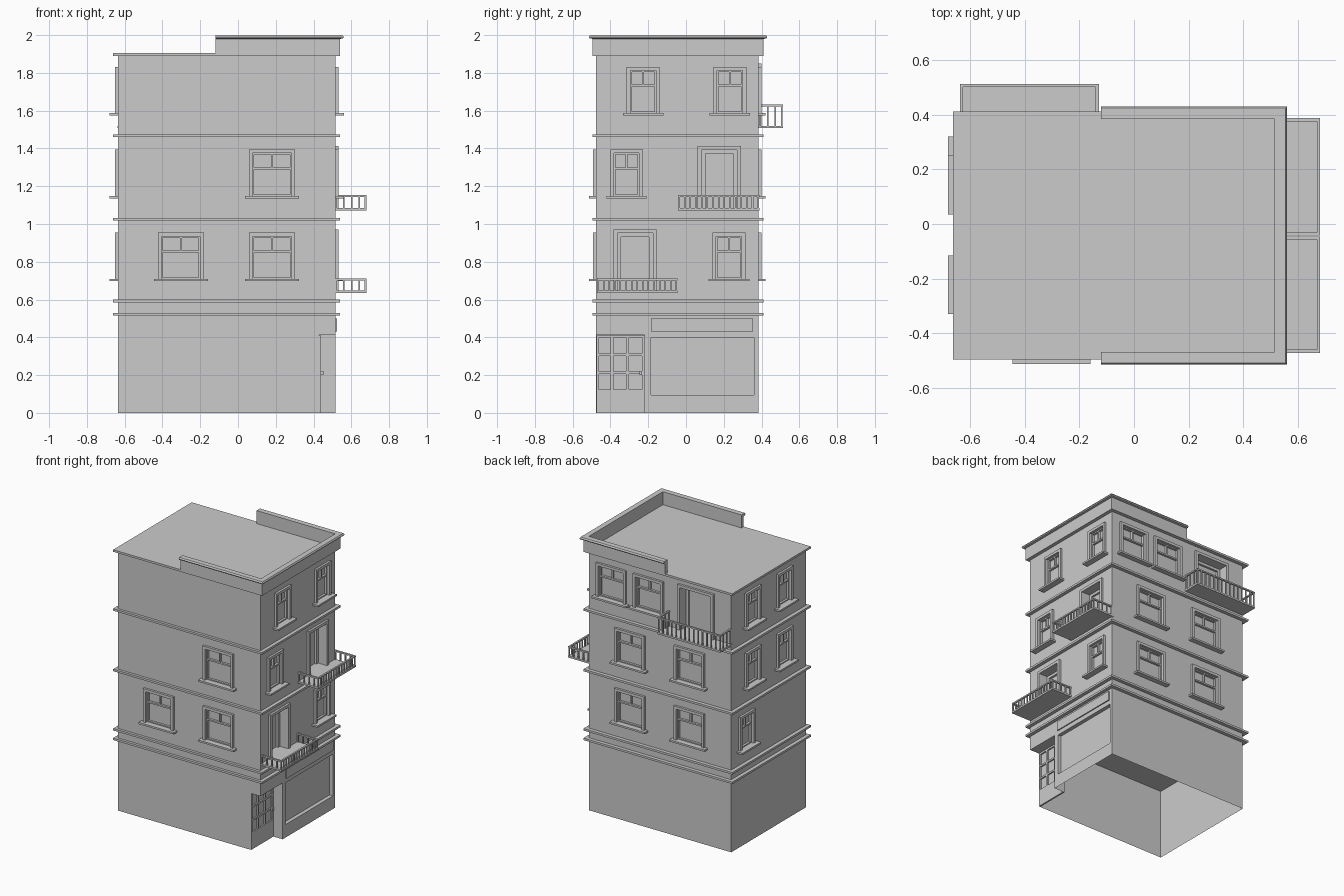
import bpy, bmesh
from mathutils import Vector

if "Cube" in bpy.data.objects:
    bpy.data.objects.remove(bpy.data.objects["Cube"])

X0, X1, Y0, Y1 = -0.635, 0.515, -0.476, 0.385   # wall planes


def add_box(bm, a, b):
    """Axis-aligned box between two corners."""
    lo = [min(p, q) for p, q in zip(a, b)]
    hi = [max(p, q) for p, q in zip(a, b)]
    res = bmesh.ops.create_cube(bm, size=1)
    for v in res['verts']:
        v.co = [l + (h - l) * (c + 0.5) for l, h, c in zip(lo, hi, v.co)]


def finish(bm, name, fix=True):
    if fix:
        bmesh.ops.recalc_face_normals(bm, faces=bm.faces)
    me = bpy.data.meshes.new(name)
    bm.to_mesh(me)
    bm.free()
    ob = bpy.data.objects.new(name, me)
    bpy.context.collection.objects.link(ob)
    return ob


def on_wall(side, u, z, w):
    """Wall coordinates (along, height, outward) to world."""
    return {'front': (u, Y0 - w, z), 'back': (u, Y1 + w, z),
            'right': (X1 + w, u, z), 'left': (X0 - w, u, z)}[side]


def wall_box(bm, side, u0, u1, z0, z1, w0, w1):
    add_box(bm, on_wall(side, u0, z0, w0), on_wall(side, u1, z1, w1))


cut = bmesh.new()


def window(side, u0, u1, z0, z1):
    """Surround, sill, sash bars and a shallow recess."""
    bm = bmesh.new()
    t, zs = 0.02, z0 + 0.013
    a, b, c = u0 + t, u1 - t, z1 - t
    wall_box(bm, side, u0, a, zs, z1, -0.01, 0.016)
    wall_box(bm, side, b, u1, zs, z1, -0.01, 0.016)
    wall_box(bm, side, a, b, c, z1, -0.01, 0.016)
    wall_box(bm, side, u0 - 0.02, u1 + 0.02, z0, zs, -0.02, 0.037 if side in ('front', 'back') else 0.045)
    s, zt, m = 0.008, zs + 0.62 * (c - zs), (a + b) / 2
    for p, q in ((a, a + s), (b - s, b)):
        wall_box(bm, side, p, q, zs, c, -0.021, -0.004)
    for p, q in ((zs, zs + s), (zt, zt + 0.011), (c - s, c)):
        wall_box(bm, side, a + s, b - s, p, q, -0.021, -0.004)
    wall_box(bm, side, m - 0.005, m + 0.005, zt + 0.011, c - s, -0.021, -0.004)
    wall_box(cut, side, a, b, zs, c, -0.02, 0.05)
    finish(bm, side + "_window")


def balcony_door(side, u0, u1, z0, z1):
    """Surround and deep-set door leaf."""
    bm = bmesh.new()
    t, s, d = 0.02, 0.02, -0.07
    a, b, c = u0 + t, u1 - t, z1 - t
    wall_box(bm, side, u0, a, z0, z1, -0.01, 0.016)
    wall_box(bm, side, b, u1, z0, z1, -0.01, 0.016)
    wall_box(bm, side, a, b, c, z1, -0.01, 0.016)
    wall_box(bm, side, a, a + s, z0, c, d - 0.001, d + 0.015)
    wall_box(bm, side, b - s, b, z0, c, d - 0.001, d + 0.015)
    wall_box(bm, side, a + s, b - s, c - s, c, d - 0.001, d + 0.015)
    wall_box(cut, side, a, b, z0 + 0.01, c, d, 0.05)
    finish(bm, side + "_balcony_door")


def balcony(side, u0, u1, z0, h, depth, count, side_count):
    """Slab, hand rail and square balusters on three sides."""
    bm = bmesh.new()
    r, k = 0.012, 0.004
    zs, zt, w = z0 + 0.013, z0 + h, depth
    wall_box(bm, side, u0, u1, z0, zs, -0.01, w)
    wall_box(bm, side, u0, u1, zt - 0.01, zt, w - r, w)
    for p in (u0, u1 - r):
        wall_box(bm, side, p, p + r, zt - 0.01, zt, 0, w - r)
    for i in range(count + 1):
        u = u0 + r / 2 + (u1 - u0 - r) * i / count
        wall_box(bm, side, u - k, u + k, zs, zt - 0.01, w - r / 2 - k, w - r / 2 + k)
    for i in range(side_count):
        q = (w - r / 2) * (i + 0.15) / side_count
        for u in (u0 + r / 2, u1 - r / 2):
            wall_box(bm, side, u - k, u + k, zs, zt - 0.01, q - k, q + k)
    finish(bm, side + "_balcony")


# Floor heights of windows: bottom, top
F1, F2, F3 = (0.697, 0.955), (1.135, 1.395), (1.575, 1.832)
WA, WB = (0.058, 0.302), (-0.424, -0.18)

for side, spans, floor in (
        ('front', (WA, WB), F1), ('front', (WA,), F2),
        ('back', (WA, WB), F1), ('back', (WA, WB), F2),
        ('back', ((0.21, 0.45), (-0.09, 0.15)), F3),
        ('right', ((0.14, 0.315),), F1), ('right', ((-0.4, -0.228),), F2),
        ('right', ((-0.314, -0.14), (0.145, 0.32)), F3),
        ('left', ((0.125, 0.3),), F1),
        ('left', ((0.055, 0.23), (-0.31, -0.135)), F2),
        ('left', ((0.055, 0.23), (-0.31, -0.135)), F3)):
    for span in spans:
        window(side, *span, *floor)

balcony_door('right', -0.383, -0.155, 0.637, 0.972)
balcony_door('right', 0.062, 0.29, 1.075, 1.412)
balcony_door('back', -0.5, -0.21, 1.507, 1.85)
balcony('right', -0.472, -0.045, 0.635, 0.077, 0.166, 14, 4)
balcony('right', -0.043, 0.388, 1.072, 0.082, 0.166, 14, 4)
balcony('back', -0.637, -0.128, 1.507, 0.125, 0.128, 14, 3)

# Upper storeys with window and door recesses cut in
bm = bmesh.new()
add_box(bm, (X0, Y0, 0.52), (X1, Y1, 1.9))
upper = finish(bm, "upper_storeys")
cutter = finish(cut, "recess_cutter")
cutter.hide_render = True
cutter.hide_viewport = True
mod = upper.modifiers.new("recesses", 'BOOLEAN')
mod.operation, mod.solver, mod.object = 'DIFFERENCE', 'EXACT', cutter

# Ledges between storeys and the flat roof slab
for z, name in ((0.515, "shop_ledge"), (0.585, "shop_ledge_upper"), (1.018, "floor_ledge"),
                (1.46, "top_floor_ledge"), (1.89, "roof_slab")):
    bm = bmesh.new()
    add_box(bm, (-0.662, -0.495, z), (0.541, 0.411, z + 0.015))
    finish(bm, name)

# Parapet: profile swept round three sides with mitred corners
bm = bmesh.new()
profile = [(0, 1.89), (0, 1.98), (0.015, 1.983), (0.019, 1.99), (0.013, 2.0), (-0.026, 2.0), (-0.026, 1.89)]
path = [(-0.12, -0.495, 0, -1), (0.541, -0.495, 1, -1), (0.541, 0.411, 1, 1), (-0.12, 0.411, 0, 1)]
rings = [[bm.verts.new((x + dx * d, y + dy * d, z)) for d, z in profile] for x, y, dx, dy in path]
n = len(profile)
for r0, r1 in zip(rings, rings[1:]):
    for i in range(n):
        bm.faces.new((r0[i], r0[(i + 1) % n], r1[(i + 1) % n], r1[i]))
bm.faces.new(rings[0])
bm.faces.new(rings[-1])
finish(bm, "parapet")

# Ground storey: open-bottomed shell with corner entrance and recessed shop window
bm = bmesh.new()
XD, YD, ZD, XR = 0.43, -0.22, 0.412, 0.487


def quad(a, b, axis, toward):
    """Rectangle spanning corners a-b, flat along axis, facing a point."""
    i, j = [k for k in range(3) if k != axis]
    pts = [Vector(a) for _ in range(4)]
    pts[1][i] = pts[2][i] = b[i]
    pts[2][j] = pts[3][j] = b[j]
    f = bm.faces.new([bm.verts.new(p) for p in pts])
    f.normal_update()
    if f.normal.dot(Vector(toward) - f.calc_center_median()) < 0:
        f.normal_flip()


quad((X0, Y0, 0), (X0, Y1, 0.52), 0, (-9, 0, 0))
quad((X0, Y1, 0), (X1, Y1, 0.52), 1, (0, 9, 0))
quad((X0, Y0, 0), (XD, Y0, 0.52), 1, (0, -9, 0))
quad((XD, Y0, ZD), (X1, Y0, 0.52), 1, (0, -9, 0))
quad((XD, Y0, 0), (XD, YD, ZD), 0, (9, 0, 0))
quad((XD, YD, 0), (X1, YD, ZD), 1, (0, -9, 0))
quad((XD, Y0, ZD), (X1, YD, ZD), 2, (0, 0, -9))
quad((X1, Y0, ZD), (X1, YD, 0.52), 0, (9, 0, 0))
ys, zs = (YD, -0.186, 0.36, Y1), (0, 0.095, 0.4, 0.52)
for i in range(3):
    for j in range(3):
        x = XR if i == j == 1 else X1
        quad((x, ys[i], zs[j]), (x, ys[i + 1], zs[j + 1]), 0, (9, 0, 0))
middle = (0.5, 0.087, 0.25)
for y in ys[1:3]:
    quad((XR, y, zs[1]), (X1, y, zs[2]), 1, middle)
for z in zs[1:3]:
    quad((XR, ys[1], z), (X1, ys[2], z), 2, middle)
finish(bm, "ground_storey", fix=False)

# Sign board above the shop window
bm = bmesh.new()
add_box(bm, (X1 - 0.005, -0.186, 0.432), (X1 + 0.008, 0.356, 0.5))
finish(bm, "sign_board")

# Entrance door with a three by three glazing grid
bm = bmesh.new()
d0, d1 = XD - 0.002, XD + 0.01
add_box(bm, (d0, Y0 + 0.002, 0), (d1, YD, 0.125))
for z in (0.206, 0.302, 0.398):
    add_box(bm, (d0, Y0 + 0.002, z), (d1, YD, z + 0.013))
for y in (Y0 + 0.008, -0.392, -0.31, YD - 0.007):
    add_box(bm, (d0, y - 0.007, 0.125), (d1, y + 0.007, 0.41))
finish(bm, "entrance_door")
bm = bmesh.new()
add_box(bm, (d1 - 0.002, -0.245, 0.2), (d1 + 0.012, -0.232, 0.222))
finish(bm, "door_handle")
